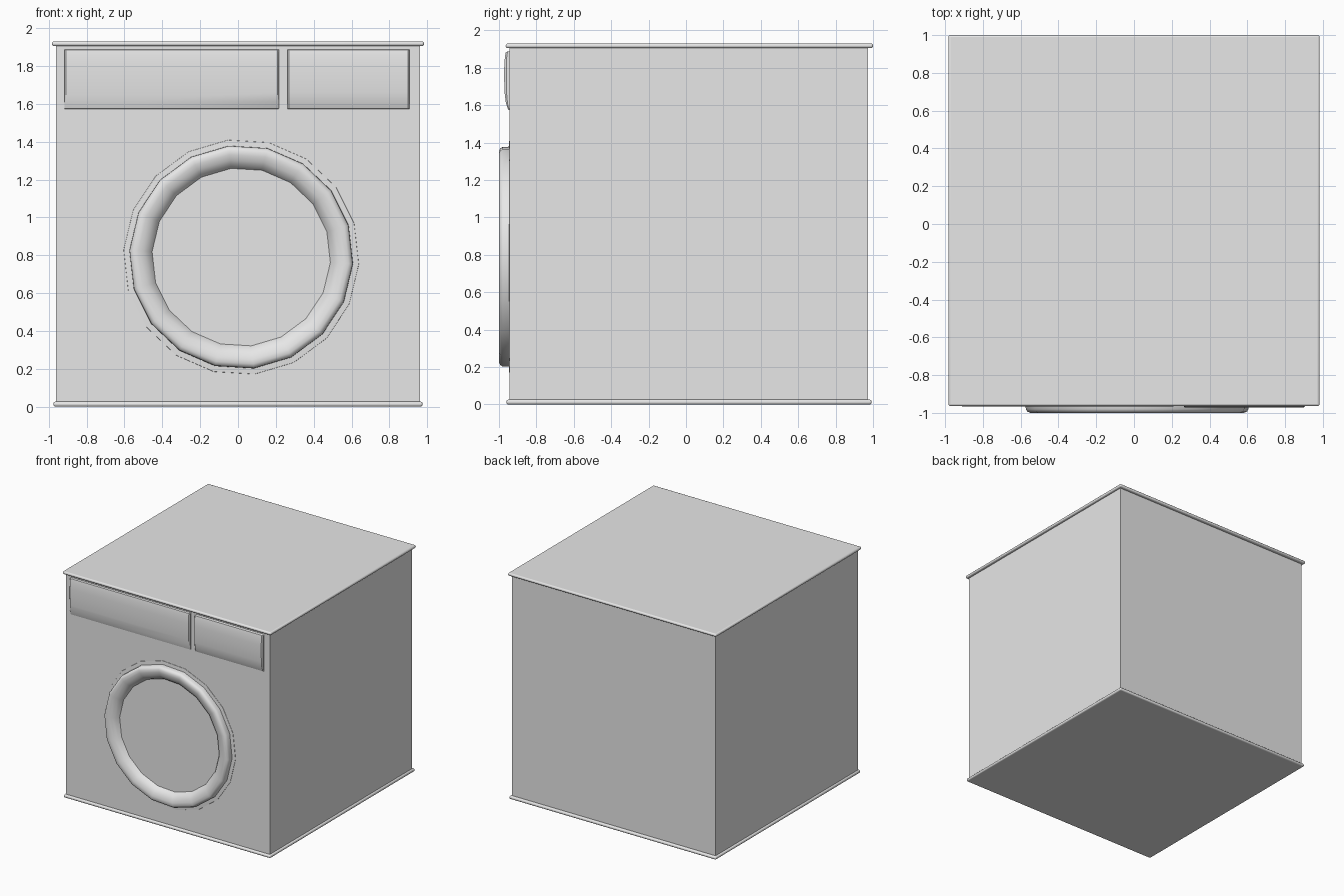
import bpy, bmesh, math
from mathutils import Vector

if "Cube" in bpy.data.objects:
    bpy.data.objects.remove(bpy.data.objects["Cube"])

grey = bpy.data.materials.new("light_grey")
grey.diffuse_color = (0.8, 0.8, 0.8, 1)
grey.use_nodes = True
grey.node_tree.nodes["Principled BSDF"].inputs["Base Color"].default_value = grey.diffuse_color


def finish(name, bm, bevel=0.0, angle=35):
    bmesh.ops.recalc_face_normals(bm, faces=bm.faces)
    mesh = bpy.data.meshes.new(name)
    bm.to_mesh(mesh)
    bm.free()
    mesh.materials.append(grey)
    ob = bpy.data.objects.new(name, mesh)
    bpy.context.collection.objects.link(ob)
    if bevel:
        mod = ob.modifiers.new("rounded_edges", 'BEVEL')
        mod.width = bevel
        mod.segments = 3
    bpy.ops.object.select_all(action='DESELECT')
    ob.select_set(True)
    bpy.context.view_layer.objects.active = ob
    bpy.ops.object.shade_smooth_by_angle(angle=math.radians(angle))
    return ob


def box(name, lo, hi, bevel=0.0):
    bm = bmesh.new()
    bmesh.ops.create_cube(bm, size=1)
    lo, hi = Vector(lo), Vector(hi)
    for v in bm.verts:
        v.co = (lo + hi) / 2 + v.co * (hi - lo)
    return finish(name, bm, bevel)


def panel(name, x0, x1, front):
    # bowed strip: side profile swept along x, with slightly chamfered ends
    base = -0.935
    prof = [(0, 1.57), (0.4, 1.575), (0.75, 1.61), (0.92, 1.66), (1, 1.73),
            (1, 1.80), (0.9, 1.86), (0.75, 1.885), (0, 1.89)]
    bm = bmesh.new()
    rings = []
    for x, s in ((x0, 0.7), (x0 + 0.008, 1), (x1 - 0.008, 1), (x1, 0.7)):
        rings.append([bm.verts.new((x, base + (front - base) * t * s, z)) for t, z in prof])
    n = len(prof)
    for a, b in zip(rings, rings[1:]):
        for i in range(n):
            j = (i + 1) % n
            bm.faces.new((a[i], a[j], b[j], b[i]))
    bm.faces.new(rings[0])
    bm.faces.new(rings[-1])
    return finish(name, bm)


def lathe(name, prof, cx, cz, sides, turn):
    # profile of (radius, y) turned round a front-to-back axis
    bm = bmesh.new()
    rings = []
    for r, y in prof:
        ring = []
        for k in range(sides):
            a = math.radians(turn) + 2 * math.pi * k / sides
            ring.append(bm.verts.new((cx + r * math.cos(a), y, cz + r * math.sin(a))))
        rings.append(ring)
    for a, b in zip(rings, rings[1:]):
        for i in range(sides):
            j = (i + 1) % sides
            bm.faces.new((a[i], a[j], b[j], b[i]))
    bm.faces.new(rings[0])
    bm.faces.new(rings[-1])
    return finish(name, bm, angle=40)


# cabinet with top and bottom plates
box("cabinet", (-0.961, -0.943, 0.01), (0.961, 0.973, 1.915))
box("top_plate", (-0.983, -0.964, 1.905), (0.983, 1.0, 1.93), 0.011)
box("bottom_plate", (-0.976, -0.960, 0.0), (0.976, 0.993, 0.026), 0.011)

# control strip and drawer
panel("control_panel", -0.918, 0.216, -0.967)
panel("detergent_drawer", 0.261, 0.907, -0.972)

# round door with its thin surround and rim
door_profile = [(0.624, -0.94), (0.622, -0.945), (0.592, -0.947), (0.591, -0.980),
                (0.583, -0.993), (0.568, -1.0), (0.545, -0.999), (0.515, -0.990),
                (0.488, -0.972), (0.472, -0.947)]
lathe("door", door_profile, 0.017, 0.79, 18, -3.5)
